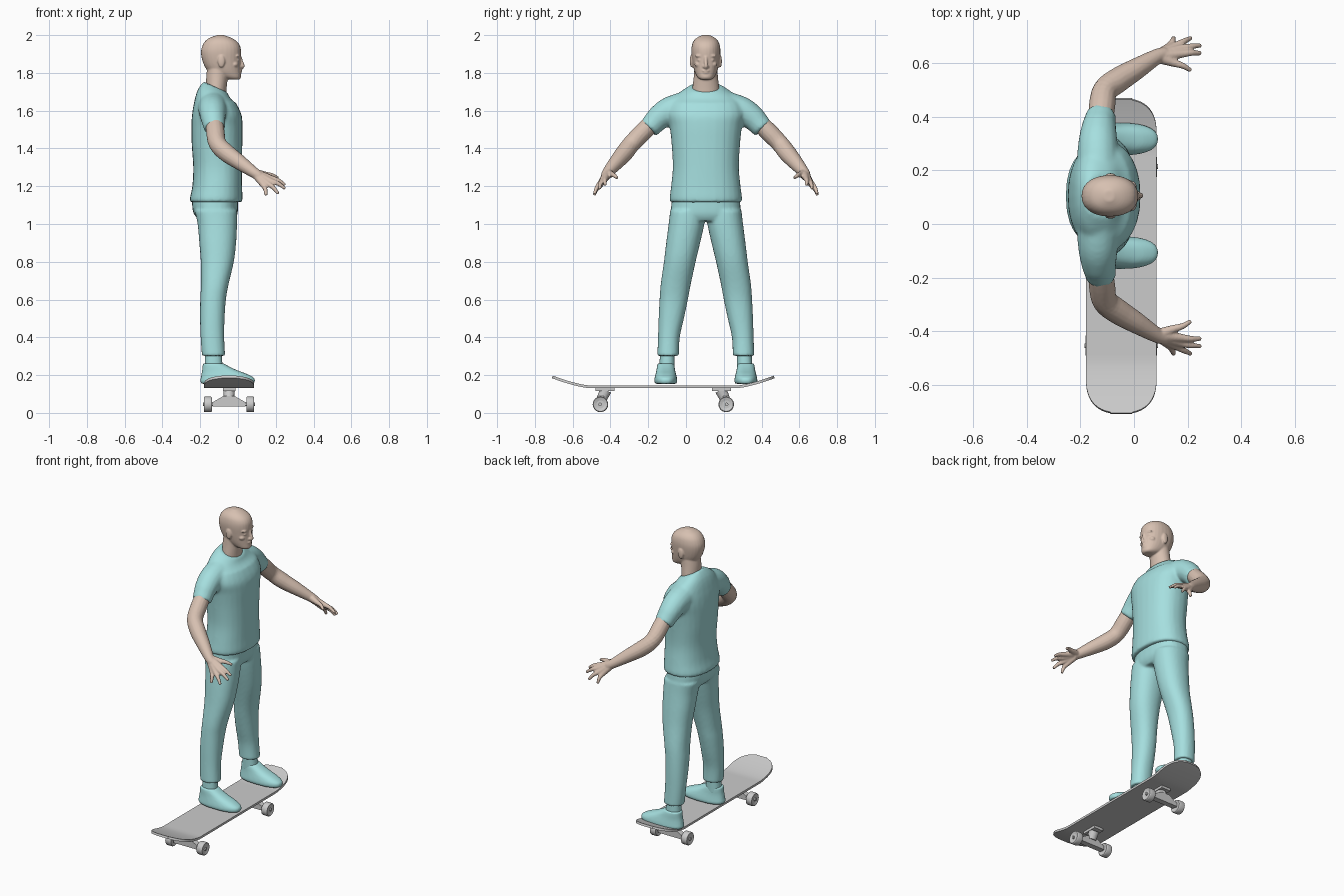
import bpy, bmesh, math
from mathutils import Vector, Matrix

if "Cube" in bpy.data.objects:
    bpy.data.objects.remove(bpy.data.objects["Cube"])

BODY_Y = 0.105          # rider's centre line
DECK = Vector((-0.0475, -0.12, 0))


def material(name, rgb):
    mat = bpy.data.materials.new(name)
    mat.use_nodes = True
    mat.diffuse_color = (*rgb, 1)
    mat.node_tree.nodes["Principled BSDF"].inputs["Base Color"].default_value = (*rgb, 1)
    return mat


TEAL = material("teal cloth", (0.38, 0.74, 0.74))
SKIN = material("skin", (0.68, 0.53, 0.44))
GREY = material("light grey", (0.6, 0.6, 0.6))


def finish(name, bm, mat, loc=(0, 0, 0)):
    mesh = bpy.data.meshes.new(name)
    bm.to_mesh(mesh)
    bm.free()
    ob = bpy.data.objects.new(name, mesh)
    ob.location = loc
    mesh.materials.append(mat)
    bpy.context.collection.objects.link(ob)
    return ob


def organic(name, bm, mat, voxel, smoothing):
    """Fuse overlapping volumes into one smooth skin."""
    bmesh.ops.recalc_face_normals(bm, faces=bm.faces)
    ob = finish(name, bm, mat, (0, BODY_Y, 0))
    remesh = ob.modifiers.new("fuse", 'REMESH')
    remesh.mode = 'VOXEL'
    remesh.voxel_size = voxel
    remesh.use_smooth_shade = True
    smooth = ob.modifiers.new("soften", 'SMOOTH')
    smooth.factor = 0.5
    smooth.iterations = smoothing


def densify(rows, steps=4):
    """Catmull-Rom interpolation through rows of numbers."""
    out = []
    for i in range(len(rows) - 1):
        a, b, c, d = (rows[max(i - 1, 0)], rows[i], rows[i + 1], rows[min(i + 2, len(rows) - 1)])
        for k in range(steps):
            t = k / steps
            out.append([q + t / 2 * (r - p + t * (2 * p - 5 * q + 4 * r - s + t * (3 * (q - r) + s - p)))
                        for p, q, r, s in zip(a, b, c, d)])
    return out + [list(rows[-1])]


def skin(bm, rings, power=2, n=28):
    """Loft superellipse rings given as (centre, u axis, v axis)."""
    def bend(value):
        return math.copysign(abs(value) ** (2 / power), value)
    loops = []
    for c, u, v in rings:
        angles = [math.tau * i / n for i in range(n)]
        loops.append([bm.verts.new(c + u * bend(math.cos(a)) + v * bend(math.sin(a))) for a in angles])
    for lo, hi in zip(loops, loops[1:]):
        for i in range(n):
            j = (i + 1) % n
            bm.faces.new((lo[i], lo[j], hi[j], hi[i]))
    bm.faces.new(loops[0][::-1])
    bm.faces.new(loops[-1])


def stack(bm, rows, side=1, power=2.2):
    """Upright loft; rows are z, back x, front x, inner y, outer y."""
    skin(bm, [(Vector(((b + f) / 2, side * (i + o) / 2, z)), Vector(((f - b) / 2, 0, 0)),
               Vector((0, (o - i) / 2, 0))) for z, b, f, i, o in densify(rows)], power)


def centred(rows):
    return [(z, b, f, -h, h) for z, b, f, h in rows]


def tube(bm, rows, side=1):
    """Round limb; rows are x, y, z, radius."""
    rows = densify(rows)
    pts = [Vector((x, side * y, z)) for x, y, z, r in rows]
    rings = []
    for i, p in enumerate(pts):
        t = (pts[min(i + 1, len(pts) - 1)] - pts[max(i - 1, 0)]).normalized()
        u = t.cross(Vector((0, 0, 1))).normalized()
        rings.append((p, u * rows[i][3], t.cross(u) * rows[i][3]))
    skin(bm, rings, n=16)


def ball(bm, centre, size):
    bmesh.ops.create_uvsphere(bm, u_segments=20, v_segments=12, radius=1,
                              matrix=Matrix.Translation(centre) @ Matrix.Diagonal((*size, 1)))


# Shirt: torso, sloping collar and two short sleeves
bm = bmesh.new()
stack(bm, centred([
    (1.115, -.252, .02, .188), (1.135, -.255, .024, .192), (1.2, -.242, .022, .184),
    (1.3, -.237, .022, .175), (1.42, -.245, .023, .181), (1.52, -.247, .024, .192),
    (1.58, -.243, .018, .205), (1.64, -.233, -.01, .19), (1.69, -.213, -.042, .145),
    (1.73, -.182, -.055, .083)]), power=2.3)
for v in bm.verts:
    if v.co.z > 1.64:
        v.co.z -= (v.co.x + .13) * 5 * (v.co.z - 1.64)
for side in (-1, 1):
    tube(bm, [(-.135, .08, 1.63, .08), (-.135, .185, 1.602, .075), (-.132, .245, 1.565, .067),
              (-.128, .275, 1.535, .061), (-.123, .303, 1.505, .056)], side)
organic("shirt", bm, TEAL, .01, 4)

# Trousers: pelvis and two tapered legs
bm = bmesh.new()
stack(bm, centred([(1.16, -.238, 0, .175), (1.1, -.243, 0, .183), (1.05, -.232, -.003, .184),
                   (1.015, -.2, -.02, .165)]), power=2.4)
for side in (-1, 1):
    stack(bm, [
        (1.07, -.23, -.005, .002, .189), (1.0, -.214, -.005, .008, .197),
        (.9, -.205, -.01, .03, .21), (.8, -.197, -.022, .054, .222),
        (.68, -.196, -.05, .08, .239), (.6, -.2, -.064, .095, .245),
        (.5, -.201, -.071, .116, .25), (.4, -.198, -.073, .138, .253),
        (.302, -.191, -.068, .143, .257)], side)
organic("trousers", bm, TEAL, .009, 3)

# Shoes, ankles, arms and hands for each side
for side, where in ((-1, "front"), (1, "back")):
    bm = bmesh.new()
    stack(bm, [(z, b, f, .212 - h, .212 + h) for z, b, f, h in (
        (.154, -.192, .083, .055), (.167, -.2, .09, .061), (.186, -.197, .084, .059),
        (.207, -.193, .045, .054), (.224, -.19, .0, .05), (.242, -.188, -.04, .047),
        (.262, -.186, -.075, .043))], side, 2.4)
    organic(where + "_shoe", bm, TEAL, .006, 2)

    bm = bmesh.new()
    stack(bm, [(.22, -.178, -.08, .165, .247), (.27, -.176, -.083, .165, .245),
               (.33, -.175, -.085, .165, .242)], side)
    organic(where + "_ankle", bm, TEAL, .007, 2)

    bm = bmesh.new()
    tube(bm, [(-.125, .26, 1.56, .044), (-.12, .33, 1.49, .049), (-.108, .393, 1.425, .047),
              (-.06, .432, 1.375, .047), (.01, .475, 1.325, .04), (.085, .52, 1.272, .029),
              (.115, .53, 1.252, .026)], side)
    wrist = (.088, .52, 1.27, .024)
    fingers = [((.174, .53, 1.243), (.25, .533, 1.206)), ((.168, .548, 1.23), (.25, .562, 1.187)),
               ((.152, .558, 1.217), (.213, .59, 1.16)), ((.132, .558, 1.208), (.148, .591, 1.152)),
               ((.145, .498, 1.262), (.212, .468, 1.243))]
    for knuckle, tip in fingers:
        middle = (Vector(knuckle) + Vector(tip)) / 2 + Vector((.004, .003, .005))
        tube(bm, [wrist, (*knuckle, .0155), (*middle, .0115), (*tip, .008)], side)
    organic(where + "_arm", bm, SKIN, .005, 2)

# Head with neck, ears and facial features
bm = bmesh.new()
stack(bm, centred([(1.65, -.178, -.065, .076), (1.72, -.17, -.06, .071), (1.78, -.168, -.053, .064),
                   (1.84, -.162, -.045, .06)]), power=2)
stack(bm, centred([
    (1.764, -.05, .006, .026), (1.775, -.09, .015, .043), (1.8, -.148, .015, .057),
    (1.83, -.174, .014, .066), (1.87, -.19, .014, .073), (1.91, -.196, .016, .077),
    (1.94, -.19, .012, .075), (1.965, -.176, -.004, .067), (1.985, -.152, -.034, .049),
    (2.0, -.11, -.075, .02)]), power=2.2)
tube(bm, [(.01, 0, 1.885, .009), (.018, 0, 1.86, .009), (.026, .001, 1.838, .01), (.018, 0, 1.826, .009)])
ball(bm, (.01, 0, 1.811), (.012, .022, .006))
ball(bm, (.008, 0, 1.801), (.012, .018, .006))
ball(bm, (.002, 0, 1.78), (.015, .022, .012))
for side in (-1, 1):
    ball(bm, (-.088, side * .076, 1.862), (.019, .009, .034))
    ball(bm, (-.004, side * .028, 1.89), (.015, .028, .01))
    ball(bm, (-.003, side * .03, 1.868), (.012, .015, .008))
    ball(bm, (.012, side * .01, 1.833), (.012, .008, .008))
    ball(bm, (-.018, side * .038, 1.845), (.02, .022, .016))
organic("head", bm, SKIN, .0045, 3)

# Skateboard deck: rounded plan and upturned ends
HALF_LENGTH, HALF_WIDTH = .585, .132
bm = bmesh.new()
rows = []
for i in range(61):
    y = -HALF_LENGTH * math.cos(math.pi * i / 60)
    inset = max(0, 1 - (HALF_LENGTH - abs(y)) / HALF_WIDTH)
    width = HALF_WIDTH * max(.3, (1 - inset ** 2.5) ** (1 / 2.5))
    lift = max(0, (abs(y) - .39) / (HALF_LENGTH - .39))
    z = .145 + .052 * lift ** 1.4
    rows.append([bm.verts.new((width * k / 4, y, z)) for k in range(-4, 5)])
for near, far in zip(rows, rows[1:]):
    for k in range(8):
        bm.faces.new((near[k], near[k + 1], far[k + 1], far[k])).smooth = True
deck = finish("deck", bm, GREY, DECK)
shell = deck.modifiers.new("thickness", 'SOLIDIFY')
shell.thickness = .014
shell.offset = -1
crisp = deck.modifiers.new("crisp rim", 'EDGE_SPLIT')
crisp.split_angle = math.radians(40)


def cylinder(bm, centre, radius, depth, turn, top=None):
    bmesh.ops.create_cone(bm, cap_ends=True, segments=28, radius1=radius, radius2=top or radius,
                          depth=depth, matrix=Matrix.Translation(centre) @ turn)


ALONG_X = Matrix.Rotation(math.pi / 2, 4, 'Y')

# Trucks and wheels at both ends
for end, where in ((-1, "tail"), (1, "nose")):
    bm = bmesh.new()
    bmesh.ops.create_cube(bm, size=1, matrix=Matrix.Translation((0, end * .308, .124))
                          @ Matrix.Diagonal((.066, .1, .018, 1)))
    lean = Matrix.Rotation(end * .45, 4, 'X')
    cylinder(bm, (0, end * .315, .098), .027, .05, lean, .031)
    cylinder(bm, (0, end * .335, .045), .009, .274, ALONG_X)
    # Hanger outline drawn across the board, then extruded
    outline = [(-.088, .034), (.088, .034), (.088, .056), (.028, .09), (-.028, .09), (-.088, .056)]
    face = bm.faces.new([bm.verts.new((x, end * .333 - .018, z)) for x, z in outline])
    grown = bmesh.ops.extrude_face_region(bm, geom=[face])["geom"]
    bmesh.ops.translate(bm, vec=(0, .036, 0), verts=[g for g in grown if isinstance(g, bmesh.types.BMVert)])
    bmesh.ops.recalc_face_normals(bm, faces=bm.faces)
    finish(where + "_truck", bm, GREY, DECK)

    for side, hand in ((-1, "right"), (1, "left")):
        bm = bmesh.new()
        cylinder(bm, (0, 0, 0), .041, .046, ALONG_X)
        for f in bm.faces:
            f.smooth = len(f.verts) == 4
        caps = [f for f in bm.faces if len(f.verts) > 4]
        bmesh.ops.inset_region(bm, faces=caps, thickness=.02, depth=-.006)
        wheel = finish(f"{where}_{hand}_wheel", bm, GREY, DECK + Vector((side * .112, end * .333, .045)))
        bevel = wheel.modifiers.new("rounded rim", 'BEVEL')
        bevel.width = .008
        bevel.segments = 3
        bevel.limit_method = 'ANGLE'
